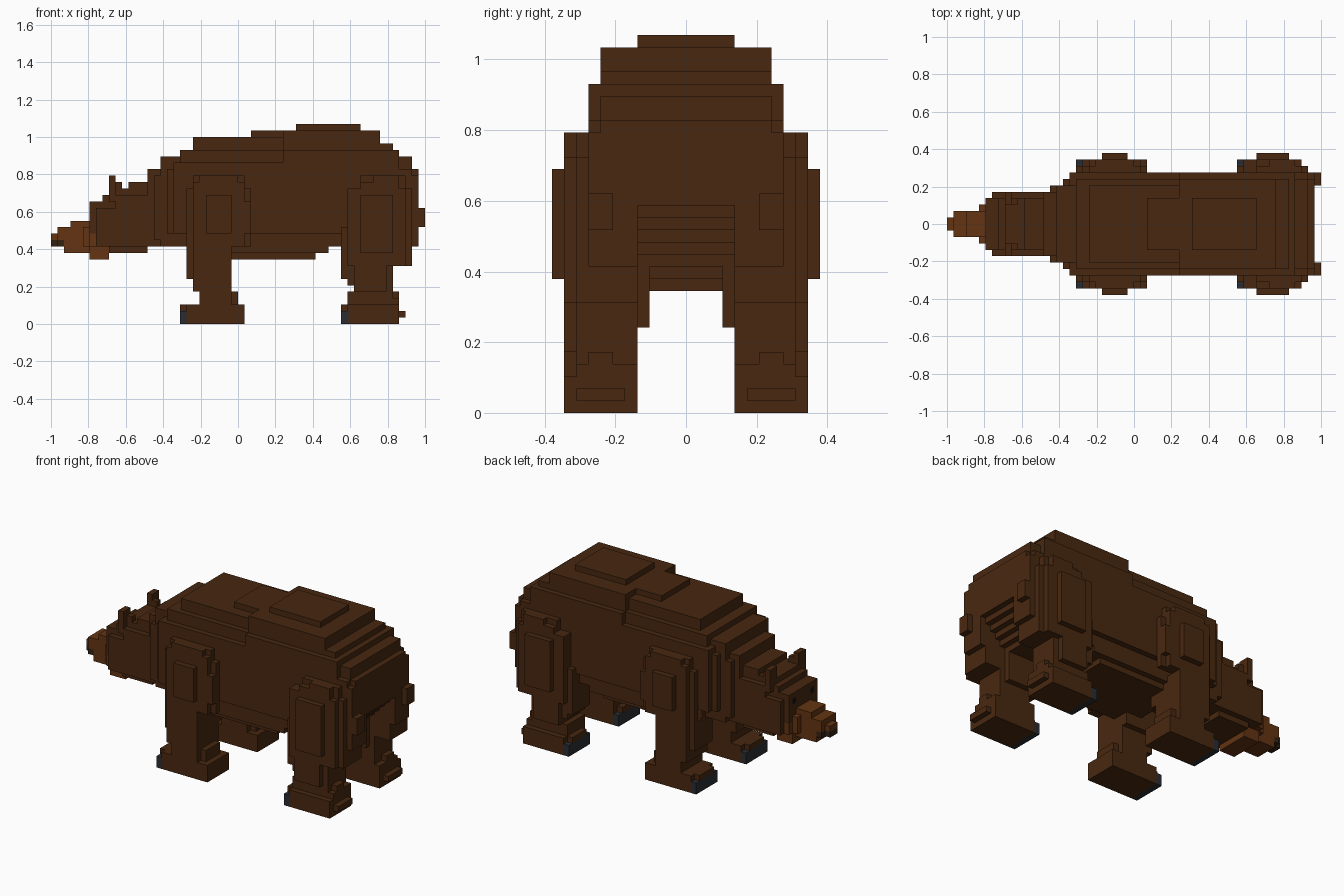
import bpy, bmesh

if "Cube" in bpy.data.objects:
    bpy.data.objects.remove(bpy.data.objects["Cube"])

V = 2 / 58          # voxel edge: the model is 58 voxels long
cells = {}          # (x, y, z) voxel -> part name


def box(part, x0, x1, y0, y1, z0, z1, paired=False):
    """Fill a block of voxels and its mirror image across y = 0."""
    for x in range(x0, x1):
        for y in range(y0, y1):
            for z in range(z0, z1):
                cells[x, y, z] = part + "_right" if paired else part
                cells[x, -y - 1, z] = part + "_left" if paired else part


def pair(part, *dims):
    box(part, *dims, paired=True)


# Body: flank, shoulders and stepped back
for b in [(19, 54, 8, 15, 25), (36, 54, 8, 25, 27), (54, 56, 8, 15, 24),
          (56, 57, 8, 15, 23), (18, 19, 7, 14, 24), (18, 20, 6, 24, 26),
          (20, 36, 7, 25, 27), (22, 36, 6, 27, 29), (31, 38, 4, 29, 30),
          (36, 51, 7, 27, 30), (38, 48, 4, 30, 31), (51, 53, 7, 27, 28),
          (53, 54, 7, 25, 27), (54, 56, 7, 24, 26), (56, 57, 7, 23, 24)]:
    x0, x1, w, z0, z1 = b
    box("body", x0, x1, 0, w, z0, z1)
# Belly
box("body", 19, 45, 0, 8, 14, 15)
box("body", 21, 45, 0, 7, 12, 14)
box("body", 24, 43, 0, 7, 11, 12)
box("body", 25, 41, 0, 6, 10, 11)
# Rump: stepped underside in the middle, fuller haunches on both sides
for i, x in enumerate(range(57, 45, -1)):
    z0 = max(17 - i, 12)
    box("body", x - 1, x, 0, 4, z0, 18)
    for z in range(12, z0):
        for y in range(-4, 4):
            cells.pop((x - 1, y, z), None)
box("body", 45, 57, 4, 8, 12, 18)
pair("haunch", 57, 58, 6, 8, 15, 18)

# Neck
box("neck", 15, 17, 0, 5, 12, 24)
box("neck", 16, 18, 0, 6, 13, 23)
box("neck", 17, 18, 0, 6, 23, 26)
box("neck", 17, 21, 0, 6, 12, 14)

# Head
for b in [(6, 7, 4, 13, 18), (6, 8, 4, 18, 19), (7, 15, 5, 12, 18),
          (8, 15, 4, 18, 20), (10, 15, 5, 18, 20), (9, 15, 4, 20, 21),
          (12, 15, 4, 21, 22), (9, 15, 4, 11, 12)]:
    x0, x1, w, z0, z1 = b
    box("head", x0, x1, 0, w, z0, z1)
pair("ear", 9, 10, 3, 5, 19, 23)
pair("ear", 10, 11, 3, 4, 20, 22)
pair("eye", 6, 7, 2, 3, 17, 18)

# Snout, jaw and nose
for b in [(0, 1, 1, 12, 14), (1, 3, 2, 12, 15), (3, 7, 2, 12, 16),
          (5, 7, 3, 12, 15), (2, 6, 2, 11, 12), (6, 9, 3, 10, 12),
          (6, 7, 4, 12, 14)]:
    x0, x1, w, z0, z1 = b
    box("snout", x0, x1, 0, w, z0, z1)
box("nose", 0, 1, 0, 1, 12, 13)
box("nose", 1, 2, 0, 2, 12, 13)

# Front legs: shoulder plates, lower leg, ankle, paw
pair("front_leg", 21, 31, 8, 9, 12, 21)
pair("front_leg", 22, 30, 8, 9, 21, 23)
pair("front_leg", 22, 30, 9, 10, 12, 22)
pair("front_leg", 23, 29, 9, 10, 22, 23)
pair("front_leg", 30, 31, 9, 10, 14, 19)
pair("front_leg", 24, 28, 10, 11, 14, 20)
pair("front_leg", 21, 28, 4, 9, 7, 12)
pair("front_leg", 22, 28, 3, 10, 8, 12)
pair("front_leg", 22, 28, 4, 10, 5, 8)
pair("front_leg", 23, 28, 4, 10, 3, 5)
pair("front_leg", 28, 29, 5, 9, 3, 5)
pair("front_leg", 21, 30, 4, 10, 0, 3)
pair("front_claws", 20, 21, 4, 10, 0, 2)
pair("front_leg", 20, 21, 5, 9, 2, 3)

# Hind legs: thigh plates, lower leg, ankle, paw with heel
pair("hind_leg", 45, 56, 4, 9, 9, 15)
pair("hind_leg", 46, 56, 8, 9, 15, 21)
pair("hind_leg", 48, 55, 8, 9, 21, 23)
pair("hind_leg", 46, 55, 9, 10, 9, 21)
pair("hind_leg", 48, 54, 9, 10, 21, 22)
pair("hind_leg", 50, 54, 9, 10, 22, 23)
pair("hind_leg", 48, 53, 10, 11, 11, 20)
pair("hind_leg", 45, 53, 4, 9, 7, 9)
pair("hind_leg", 47, 52, 3, 4, 7, 12)
pair("hind_leg", 46, 53, 4, 9, 6, 7)
pair("hind_leg", 47, 53, 4, 9, 5, 6)
pair("hind_leg", 47, 52, 9, 10, 5, 9)
pair("hind_leg", 46, 53, 4, 9, 3, 5)
pair("hind_leg", 53, 54, 4, 9, 3, 4)
pair("hind_leg", 53, 54, 6, 8, 4, 5)
pair("hind_leg", 46, 54, 4, 10, 0, 3)
pair("hind_leg", 54, 55, 5, 9, 1, 2)
pair("hind_claws", 45, 46, 4, 10, 0, 2)
pair("hind_leg", 45, 46, 5, 9, 2, 3)


# Colours
def material(name, rgb):
    m = bpy.data.materials.new(name)
    m.diffuse_color = (*rgb, 1)
    m.use_nodes = True
    m.node_tree.nodes["Principled BSDF"].inputs["Base Color"].default_value = m.diffuse_color
    return m


fur = material("brown fur", (0.065, 0.021, 0.005))
light = material("light brown", (0.125, 0.034, 0.006))
dark = material("dark nose", (0.032, 0.016, 0.006))
claw = material("claw", (0.022, 0.026, 0.033))
black = material("eye", (0.005, 0.005, 0.006))
special = {"snout": light, "nose": dark, "front_claws": claw,
           "hind_claws": claw, "eye": black}

# Outer voxel faces: neighbour direction and corner offsets
SIDES = {
    (1, 0, 0): [(1, 0, 0), (1, 1, 0), (1, 1, 1), (1, 0, 1)],
    (-1, 0, 0): [(0, 0, 0), (0, 0, 1), (0, 1, 1), (0, 1, 0)],
    (0, 1, 0): [(0, 1, 0), (0, 1, 1), (1, 1, 1), (1, 1, 0)],
    (0, -1, 0): [(0, 0, 0), (1, 0, 0), (1, 0, 1), (0, 0, 1)],
    (0, 0, 1): [(0, 0, 1), (1, 0, 1), (1, 1, 1), (0, 1, 1)],
    (0, 0, -1): [(0, 0, 0), (0, 1, 0), (1, 1, 0), (1, 0, 0)],
}

# One mesh object per part, keeping only the exposed faces
for part in sorted(set(cells.values())):
    bm = bmesh.new()
    verts = {}
    for (x, y, z), owner in cells.items():
        if owner != part:
            continue
        for (dx, dy, dz), corners in SIDES.items():
            if (x + dx, y + dy, z + dz) in cells:
                continue
            ring = []
            for cx, cy, cz in corners:
                k = (x + cx, y + cy, z + cz)
                if k not in verts:
                    verts[k] = bm.verts.new(((k[0] - 29) * V, k[1] * V, k[2] * V))
                ring.append(verts[k])
            bm.faces.new(ring)
    mesh = bpy.data.meshes.new(part)
    bm.to_mesh(mesh)
    bm.free()
    base = part.replace("_left", "").replace("_right", "")
    mesh.materials.append(special.get(base, fur))
    bpy.context.collection.objects.link(bpy.data.objects.new(part, mesh))
